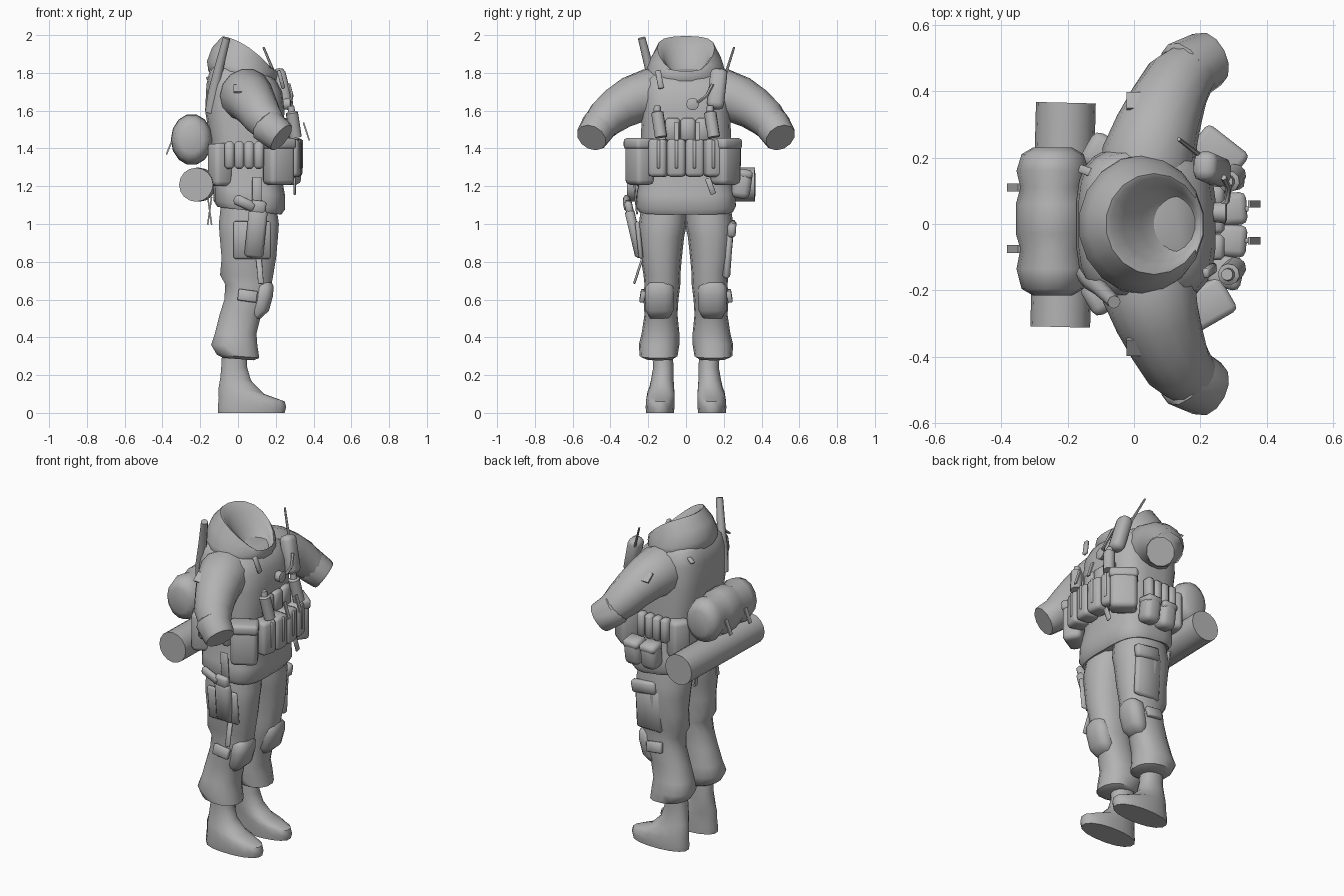
import bpy, bmesh, math
from mathutils import Vector, Euler

grey = bpy.data.materials.new("plain_grey")
grey.diffuse_color = (0.45, 0.45, 0.45, 1)


def finish(name, bm):
    bmesh.ops.recalc_face_normals(bm, faces=bm.faces)
    me = bpy.data.meshes.new(name)
    bm.to_mesh(me)
    bm.free()
    me.materials.append(grey)
    ob = bpy.data.objects.new(name, me)
    bpy.context.collection.objects.link(ob)
    return ob


def skin(name, rings):
    """Bridge rings of points and cap both ends."""
    bm = bmesh.new()
    vs = [[bm.verts.new(p) for p in r] for r in rings]
    n = len(vs[0])
    for a, b in zip(vs, vs[1:]):
        for i in range(n):
            bm.faces.new((a[i], a[(i + 1) % n], b[(i + 1) % n], b[i]))
    bm.faces.new(vs[0])
    bm.faces.new(vs[-1])
    return finish(name, bm)


def sq(v, power):
    return math.copysign(abs(v) ** (2 / power), v)


def stack(name, rows, n=16, power=2.0):
    """Rows: z, x min, x max, y min, y max, slope of z along x, optional side lift."""
    rings = []
    for z, x0, x1, y0, y1, slope, *lift in rows:
        ring = []
        for i in range(n):
            a = math.tau * (i + 0.5) / n
            dx = (x1 - x0) / 2 * sq(math.cos(a), power)
            dy = (y1 - y0) / 2 * sq(math.sin(a), power)
            up = lift[0] * math.sin(a) ** 2 if lift else 0
            ring.append(((x0 + x1) / 2 + dx, (y0 + y1) / 2 + dy, z + slope * dx + up))
        rings.append(ring)
    return skin(name, rings)


def tube(name, pts, n=12):
    """Points: x, y, z, radius."""
    ps = [Vector(p[:3]) for p in pts]
    rings = []
    for i, p in enumerate(ps):
        t = ps[min(i + 1, len(ps) - 1)] - ps[max(i - 1, 0)]
        q = t.to_track_quat('Z', 'Y')
        r = pts[i][3]
        rings.append([p + q @ Vector((r * math.cos(math.tau * k / n),
                                      r * math.sin(math.tau * k / n), 0)) for k in range(n)])
    return skin(name, rings)


def box(name, c, size, bevel=0.012, rot=(0, 0, 0), seg=1):
    bm = bmesh.new()
    bmesh.ops.create_cube(bm, size=1)
    for v in bm.verts:
        v.co = Vector([v.co[i] * size[i] for i in range(3)])
    if bevel:
        bmesh.ops.bevel(bm, geom=bm.edges[:], offset=bevel, segments=seg,
                        profile=0.5, affect='EDGES')
    m = Euler([math.radians(a) for a in rot]).to_matrix()
    for v in bm.verts:
        v.co = m @ v.co + Vector(c)
    return finish(name, bm)


# Jacket body with flared skirt
stack("jacket", [
    (1.10, -0.06, 0.18, -0.18, 0.18, -0.15), (1.07, -0.11, 0.23, -0.25, 0.25, -0.12),
    (1.10, -0.13, 0.25, -0.265, 0.265, -0.12), (1.17, -0.13, 0.25, -0.26, 0.26, -0.1),
    (1.26, -0.14, 0.23, -0.24, 0.24, 0), (1.45, -0.15, 0.24, -0.24, 0.24, 0),
    (1.60, -0.175, 0.247, -0.235, 0.235, 0), (1.72, -0.168, 0.235, -0.23, 0.23, -0.1),
    (1.79, -0.15, 0.20, -0.215, 0.215, -0.15), (1.83, -0.11, 0.14, -0.16, 0.16, -0.2)],
    n=24, power=3.3)

# Draped hood, hollow inside and deepest at the front
stack("hood", [
    (1.74, -0.13, 0.18, -0.17, 0.17, -0.15), (1.785, -0.16, 0.205, -0.215, 0.21, -0.15),
    (1.825, -0.167, 0.212, -0.207, 0.203, -0.2), (1.872, -0.14, 0.21, -0.185, 0.185, -0.36, 0.01),
    (1.893, -0.085, 0.205, -0.152, 0.152, -0.70, 0.04),
    (1.887, -0.07, 0.197, -0.14, 0.14, -0.74, 0.04),
    (1.86, -0.035, 0.19, -0.115, 0.115, -0.72, 0.02), (1.82, 0.02, 0.183, -0.085, 0.085, -0.6),
    (1.782, 0.08, 0.172, -0.05, 0.05, -0.3)], n=18)

for s, side in ((-1, "right"), (1, "left")):
    # Sleeve and turned cuff
    tube(side + "_sleeve", [
        (0.025, s * 0.10, 1.68, 0.13), (0.045, s * 0.20, 1.68, 0.143),
        (0.07, s * 0.285, 1.655, 0.128), (0.10, s * 0.36, 1.612, 0.115),
        (0.132, s * 0.425, 1.56, 0.104), (0.172, s * 0.466, 1.51, 0.088)], 14)
    tube(side + "_cuff", [
        (0.14, s * 0.45, 1.535, 0.08), (0.15, s * 0.456, 1.525, 0.097),
        (0.22, s * 0.495, 1.465, 0.088), (0.23, s * 0.50, 1.457, 0.082)], 12)
    box(side + "_shoulder_patch", (0.015, s * 0.37, 1.715), (0.075, 0.06, 0.01), 0,
        (-s * 38, 0, 0))

    # Baggy trouser leg: z, x range, distance range from the middle
    leg = [(1.14, -0.09, 0.20, -0.01, 0.23), (1.00, -0.105, 0.22, -0.005, 0.25),
           (0.93, -0.10, 0.215, 0.01, 0.25), (0.82, -0.09, 0.205, 0.022, 0.24),
           (0.73, -0.098, 0.19, 0.03, 0.225), (0.68, -0.07, 0.18, 0.03, 0.22),
           (0.60, -0.075, 0.165, 0.04, 0.225), (0.52, -0.10, 0.125, 0.045, 0.22),
           (0.42, -0.125, 0.10, 0.035, 0.235), (0.36, -0.145, 0.105, 0.035, 0.25),
           (0.30, -0.115, 0.115, 0.045, 0.245), (0.285, -0.08, 0.085, 0.07, 0.215)]
    stack(side + "_trouser_leg", [
        (z, a, b, *sorted((s * c, s * d)), -0.08 if z < 0.35 else 0)
        for z, a, b, c, d in leg], 14, 2.3)

    # Boot
    boot = [(0.33, -0.085, 0.045, 0.07, 0.18, 0), (0.24, -0.09, 0.05, 0.065, 0.175, 0),
            (0.18, -0.095, 0.07, 0.065, 0.185, -0.1), (0.13, -0.10, 0.14, 0.062, 0.195, -0.25),
            (0.105, -0.105, 0.215, 0.06, 0.205, -0.2), (0.07, -0.105, 0.25, 0.06, 0.212, -0.05),
            (0.03, -0.11, 0.258, 0.06, 0.215, 0), (0.0, -0.108, 0.25, 0.062, 0.212, 0)]
    stack(side + "_boot", [
        (z, a, b, *sorted((s * c, s * d)), k) for z, a, b, c, d, k in boot], 16, 2.2)

    # Knee pad with side strap
    stack(side + "_knee_pad", [
        (0.50, 0.07, 0.12, *sorted((s * 0.09, s * 0.19)), 0),
        (0.54, 0.06, 0.165, *sorted((s * 0.065, s * 0.215)), 0),
        (0.62, 0.07, 0.187, *sorted((s * 0.06, s * 0.22)), 0),
        (0.67, 0.08, 0.19, *sorted((s * 0.065, s * 0.215)), 0),
        (0.69, 0.10, 0.18, *sorted((s * 0.085, s * 0.195)), 0)], 12, 2.6)
    box(side + "_knee_strap", (0.05, s * 0.23, 0.62), (0.1, 0.025, 0.06), 0.004, (s * 10, 8, 0))

    # Big corner pouch with flap, set at an angle on the belt
    px, py, turn = (0.215, -0.245, 30) if s < 0 else (0.25, 0.208, -38)
    box(side + "_corner_pouch", (px, py, 1.325), (0.15, 0.11, 0.235), 0.025, (0, 0, turn), 2)
    box(side + "_corner_flap", (px, py, 1.425), (0.16, 0.12, 0.06), 0.018, (0, 0, turn), 2)
    # Row of small side pouches
    for i in range(4):
        box(f"{side}_side_pouch_{i}", (-0.045 + i * 0.052, s * 0.26, 1.365),
            (0.052, 0.06, 0.145), 0.014)
    # Rear hip pouch
    box(side + "_rear_pouch", (-0.095, s * 0.21, 1.315), (0.11, 0.11, 0.23), 0.025,
        (0, 0, -s * 30), 2)

# Front magazine pouches, straps and upper magazines
for i, y in enumerate((-0.145, -0.05, 0.045, 0.145)):
    x = 0.295 - abs(y) * 0.12
    box(f"front_pouch_{i}", (x, y, 1.35), (0.10, 0.098, 0.20), 0.02, (0, 0, y * 90), 2)
    box(f"pouch_strap_{i}", (x + 0.05, y, 1.37), (0.01, 0.016, 0.15), 0.003, (0, 0, y * 90))
for i, y in enumerate((-0.07, 0.01, 0.09)):
    box(f"upper_magazine_{i}", (0.25, y, 1.50), (0.045, 0.078, 0.12), 0.012)

# Smoke canisters
for i, y in enumerate((-0.14, 0.14)):
    tube(f"canister_{i}", [(0.305, y + 0.008, 1.46, 0.033), (0.285, y - 0.012, 1.59, 0.033),
                           (0.284, y - 0.012, 1.595, 0.02), (0.28, y - 0.012, 1.625, 0.018)], 10)

# Chest radio, aerial, handset cord and torch
box("radio", (0.235, 0.165, 1.715), (0.075, 0.09, 0.22), 0.028, (-6, -14, 0), 2)
tube("radio_aerial", [(0.20, 0.205, 1.78, 0.008), (0.135, 0.255, 1.935, 0.006)], 6)
tube("radio_cord", [(0.27, 0.14, 1.74, 0.009), (0.285, 0.11, 1.68, 0.009),
                    (0.28, 0.07, 1.65, 0.009), (0.25, 0.04, 1.64, 0.009)], 6)
tube("torch", [(0.235, 0.035, 1.635, 0.028), (0.275, 0.035, 1.635, 0.034),
               (0.28, 0.035, 1.635, 0.02)], 10)
box("shoulder_clip", (0.228, -0.14, 1.765), (0.02, 0.03, 0.10), 0.005, (10, -15, 0))
box("rear_hood_strap", (-0.13, 0.155, 1.785), (0.08, 0.025, 0.015), 0.003, (0, -25, -20))

# Long rod on the right shoulder
tube("shoulder_rod", [(-0.145, -0.15, 1.59, 0.03), (-0.125, -0.17, 1.70, 0.033),
                      (-0.10, -0.195, 1.83, 0.024), (-0.06, -0.235, 1.985, 0.02)], 8)

# Upper bedroll in three bulges, taller than deep
roll = tube("upper_bedroll", [
    (-0.245, -0.215, 1.447, 0.07), (-0.245, -0.195, 1.447, 0.11), (-0.245, -0.135, 1.447, 0.128),
    (-0.245, -0.075, 1.447, 0.114), (-0.245, -0.03, 1.447, 0.13), (-0.245, 0.06, 1.447, 0.13),
    (-0.245, 0.11, 1.447, 0.114), (-0.245, 0.16, 1.447, 0.128), (-0.245, 0.21, 1.447, 0.11),
    (-0.245, 0.23, 1.447, 0.07)], 14)
for v in roll.data.vertices:
    v.co.x = -0.245 + (v.co.x + 0.245) * 0.85
    v.co.z = 1.447 + (v.co.z - 1.447) * 1.05
# Lower rolled mat
tube("lower_mat", [(-0.222, -0.31, 1.208, 0.09), (-0.205, 0.365, 1.208, 0.09)], 16)

# Straps with hanging tails
for i, y in enumerate((-0.075, 0.11)):
    box(f"strap_tail_{i}", (-0.362, y, 1.41), (0.008, 0.025, 0.09), 0, (0, 22, 0))
    box(f"hanging_strap_{i}", (-0.15, y, 1.07), (0.008, 0.025, 0.15), 0, (0, 8 - 16 * i, 0))

# Front dangling straps
for i, y in enumerate((-0.05, 0.06)):
    box(f"front_strap_end_{i}", (0.362, y, 1.49), (0.008, 0.022, 0.10), 0, (0, -18, 0))
box("belt_strap_end", (0.30, 0.13, 1.20), (0.012, 0.03, 0.09), 0.003, (20, 0, 0))

# Holster and sidearm on the right thigh, top leaning outward
box("holster_panel", (0.075, -0.248, 0.915), (0.20, 0.025, 0.20), 0.01, (6, 0, 0))
box("holster", (0.095, -0.272, 0.95), (0.10, 0.05, 0.26), 0.016, (13, 6, 0))
box("sidearm_slide", (0.105, -0.30, 1.08), (0.085, 0.04, 0.09), 0.012, (13, 6, 0))
box("sidearm_grip", (0.035, -0.312, 1.11), (0.12, 0.036, 0.055), 0.014, (13, 25, 0))
box("holster_hanger", (0.10, -0.268, 1.15), (0.05, 0.01, 0.2), 0.003, (5, 0, 0))
box("holster_leg_strap", (0.115, -0.25, 0.76), (0.03, 0.012, 0.16), 0.003, (-18, -5, 0))

# Utility bags on the left hip and thigh pocket
for i, x in enumerate((0.025, 0.135)):
    box(f"hip_bag_{i}", (x, 0.295, 1.21), (0.10, 0.10, 0.15), 0.03, (-8, 0, 0), 2)
    box(f"hip_bag_flap_{i}", (x, 0.303, 1.265), (0.105, 0.10, 0.05), 0.015, (-8, 0, 0))
box("thigh_pocket", (0.09, 0.222, 0.84), (0.17, 0.04, 0.26), 0.014, (-4, 0, 0))
box("thigh_pocket_flap", (0.11, 0.242, 0.975), (0.16, 0.045, 0.075), 0.012, (-4, 8, 0))

# Smooth shading with crisp edges
bpy.ops.object.select_all(action='SELECT')
bpy.context.view_layer.objects.active = bpy.data.objects["jacket"]
bpy.ops.object.shade_smooth_by_angle(angle=math.radians(50))
